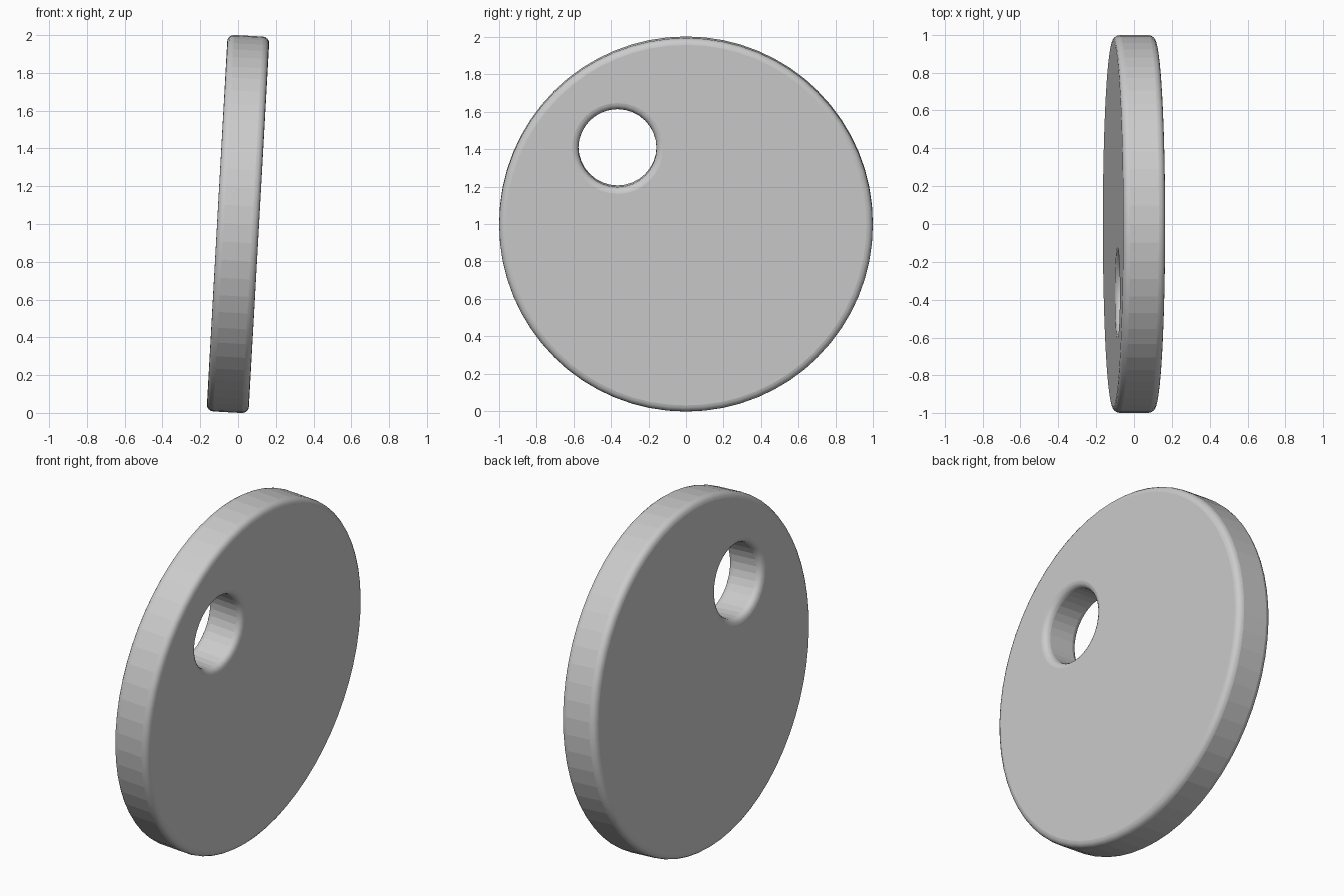
import bpy, bmesh, math

if "Cube" in bpy.data.objects:
    bpy.data.objects.remove(bpy.data.objects["Cube"])

RADIUS, HALF, ROUND = 0.998, 0.111, 0.035
HOLE_R, HOLE_Y, HOLE_Z = 0.208, -0.365, 0.41
TILT = math.radians(3.2)
STEPS = 4

bm = bmesh.new()


def rounded_wall(radius, inward, cy, cz, sides):
    """Ring wall with rounded edges; returns its two face-side loops of vertices."""
    profile = []
    for side in (-1, 1):
        arc = []
        for i in range(STEPS + 1):
            a = math.pi / 2 * i / STEPS
            arc.append((side * (HALF - ROUND + ROUND * math.cos(a)),
                        radius + inward * ROUND * (1 - math.sin(a))))
        profile += arc if side < 0 else arc[::-1]
    rings = []
    for x, r in profile:
        rings.append([bm.verts.new((x, cy + r * math.cos(2 * math.pi * k / sides),
                                    cz + r * math.sin(2 * math.pi * k / sides)))
                      for k in range(sides)])
    for j in range(len(rings) - 1):
        a, b = rings[j], rings[j + 1]
        for k in range(sides):
            n = (k + 1) % sides
            f = bm.faces.new((a[k], a[n], b[n], b[k]))
            f.smooth = j != STEPS  # straight wall keeps its facets
    return rings[0], rings[-1]


# Outer rim and off-centre hole
rim = rounded_wall(RADIUS, -1, 0, 0, 64)
hole = rounded_wall(HOLE_R, 1, HOLE_Y, HOLE_Z, 32)

# Flat faces between rim and hole
for outer, inner in zip(rim, hole):
    edges = [bm.edges.get((loop[k], loop[(k + 1) % len(loop)]))
             for loop in (outer, inner) for k in range(len(loop))]
    bmesh.ops.triangle_fill(bm, use_beauty=True, use_dissolve=False, edges=edges)

bmesh.ops.recalc_face_normals(bm, faces=bm.faces)
mesh = bpy.data.meshes.new("disc")
bm.to_mesh(mesh)
bm.free()

# Disc stands on edge, leaning slightly to +x
disc = bpy.data.objects.new("disc", mesh)
disc.location = (0, 0, 1)
disc.rotation_euler = (0, TILT, 0)
bpy.context.collection.objects.link(disc)
